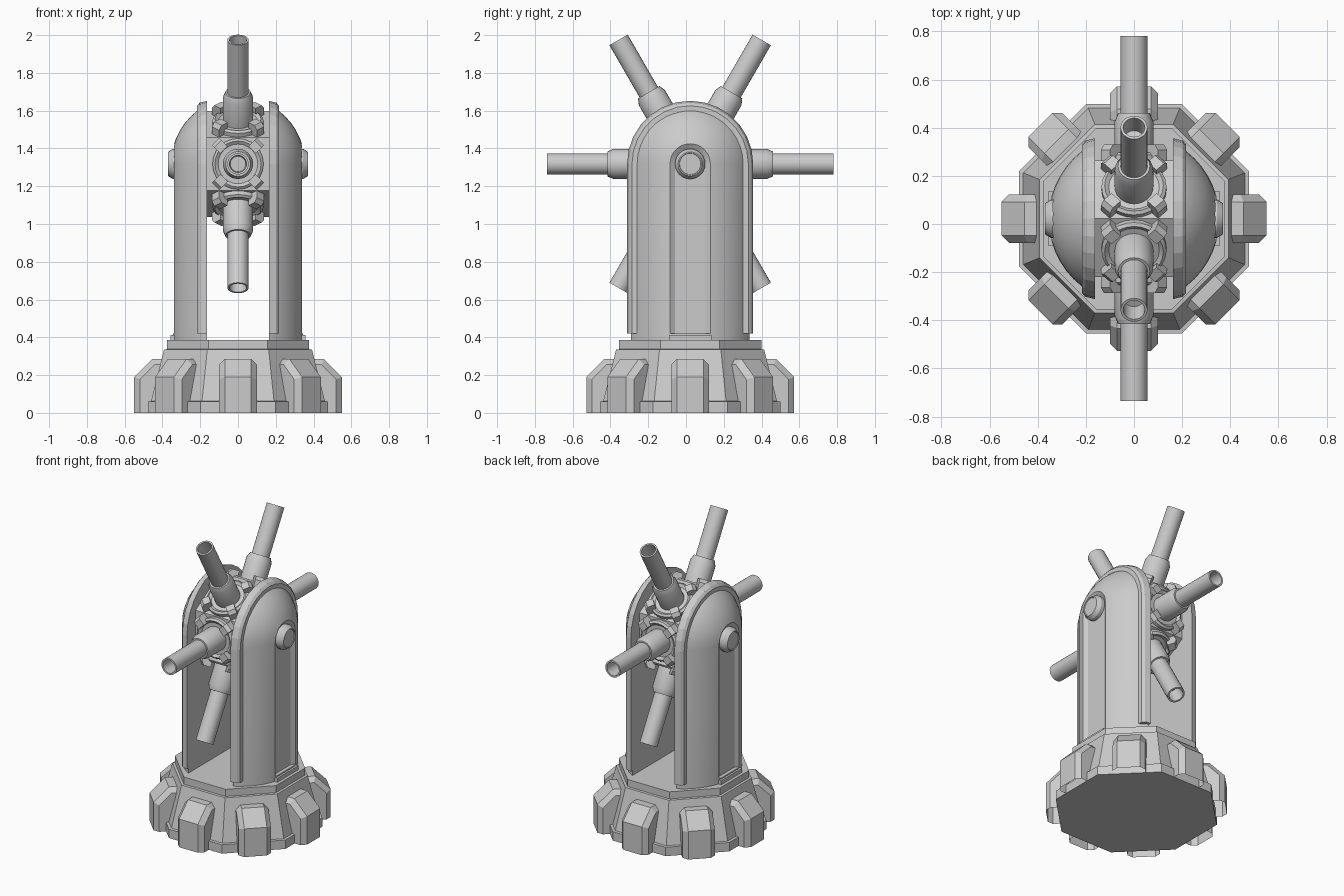
import bpy, bmesh
from math import sin, cos, pi, radians
from mathutils import Matrix

if "Cube" in bpy.data.objects:
    bpy.data.objects.remove(bpy.data.objects["Cube"])

CY, HZ = 0.022, 1.318                     # column axis in y, hub height
CENTRE = Matrix.Translation((0, CY, 0))


def finish(bm, name, matrix=None, smooth=None):
    bmesh.ops.remove_doubles(bm, verts=bm.verts, dist=1e-5)
    bmesh.ops.recalc_face_normals(bm, faces=bm.faces)
    bm.transform(matrix or CENTRE)
    mesh = bpy.data.meshes.new(name)
    bm.to_mesh(mesh)
    bm.free()
    ob = bpy.data.objects.new(name, mesh)
    bpy.context.collection.objects.link(ob)
    if smooth:
        bpy.ops.object.select_all(action='DESELECT')
        ob.select_set(True)
        bpy.context.view_layer.objects.active = ob
        bpy.ops.object.shade_smooth_by_angle(angle=radians(smooth))
    return ob


def loft(rings):
    """Skin matching closed rings and cap both ends."""
    bm = bmesh.new()
    vs = [[bm.verts.new(p) for p in r] for r in rings]
    n = len(rings[0])
    for a, b in zip(vs, vs[1:]):
        for i in range(n):
            j = (i + 1) % n
            bm.faces.new((a[i], a[j], b[j], b[i]))
    bm.faces.new(vs[0][::-1])
    bm.faces.new(vs[-1])
    return bm


def lathe(profile, sides, phase=0.0):
    return loft([[(r * cos(phase + 2 * pi * i / sides), r * sin(phase + 2 * pi * i / sides), z)
                  for i in range(sides)] for r, z in profile])


def arch(x, r, z0, steps):
    """Round-topped doorway outline in the plane at x."""
    pts = [(x, -r, z0), (x, r, z0)]
    return pts + [(x, r * cos(pi * i / steps), HZ + r * sin(pi * i / steps)) for i in range(steps + 1)]


def box(lo, hi):
    (x0, y0, z0), (x1, y1, z1) = lo, hi
    return loft([[(x0, y0, z), (x1, y0, z), (x1, y1, z), (x0, y1, z)] for z in (z0, z1)])


# octagonal base: foot rim, tapered body, collar
oct_r = 1 / cos(pi / 8)
finish(lathe([(a * oct_r, z) for a, z in
              ((.477, 0), (.477, .06), (.46, .062), (.392, .335), (.377, .337), (.377, .385))],
             8, pi / 8), "base")

# eight chamfered buttress blocks, open underneath
for k in range(8):
    prof = [(.38, 0), (.55, 0), (.55, .19), (.455, .285), (.38, .285)]
    bm = loft([[(x, y, z) for x, z in prof] for y in (-.1, .1)])
    rim = [e for e in bm.edges
           if abs(e.verts[0].co.y - e.verts[1].co.y) < 1e-4
           and min(v.co.x + v.co.z for v in e.verts) > .54
           and max(v.co.z for v in e.verts) > .1]
    bmesh.ops.bevel(bm, geom=rim, offset=.03, segments=1, affect='EDGES')
    bmesh.ops.recalc_face_normals(bm, faces=bm.faces)
    under = [f for f in bm.faces if max(v.co.z for v in f.verts) < .001]
    bmesh.ops.delete(bm, geom=under, context='FACES')
    finish(bm, f"base_block_{k}", CENTRE @ Matrix.Rotation(k * pi / 4, 4, 'Z'))

for side, turn in (("right", 0), ("left", pi)):
    m = CENTRE @ Matrix.Rotation(turn, 4, 'Z')

    # domed upright: slice of a capsule
    R = .355
    dome = [(R, .38)] + [(R * cos(i * pi / 24), HZ + R * sin(i * pi / 24)) for i in range(12)] + [(.002, HZ + R)]
    bm = lathe(dome, 48)
    for x, flip in ((.165, -1), (.344, 1)):
        geom = bm.verts[:] + bm.edges[:] + bm.faces[:]
        cut = bmesh.ops.bisect_plane(bm, geom=geom, plane_co=(x, 0, 0), plane_no=(flip, 0, 0),
                                     clear_outer=True)
        edges = [e for e in cut["geom_cut"] if isinstance(e, bmesh.types.BMEdge)]
        bmesh.ops.contextual_create(bm, geom=edges)
    upright = finish(bm, f"{side}_upright", m, 30)

    # recessed round-topped channel with sloped walls
    cutter = finish(loft([arch(.32, .08, .42, 20), arch(.341, .112, .42, 20), arch(.40, .112, .42, 20)]),
                    f"{side}_channel_cutter", m)
    cutter.hide_render = True
    cutter.hide_viewport = True
    mod = upright.modifiers.new("channel", 'BOOLEAN')
    mod.operation, mod.solver, mod.object = 'DIFFERENCE', 'EXACT', cutter

    # chamfered edge flange along the slot
    finish(loft([arch(.163, .334, .42, 14), arch(.203, .324, .42, 14), arch(.217, .308, .42, 14)]),
           f"{side}_flange", m)

    # axle cap and foot sill
    finish(lathe([(.08, .28), (.08, .345), (.064, .37), (.058, .37), (.056, .366)], 24), f"{side}_axle_cap",
           m @ Matrix.Translation((0, 0, HZ)) @ Matrix.Rotation(pi / 2, 4, 'Y'), 30)
    finish(box((.2, -.112, .38), (.357, .112, .412)), f"{side}_foot_sill", m)

# hexagonal hub
hub = CENTRE @ Matrix.Translation((0, 0, HZ))
finish(loft([[(x, .28 * cos(pi / 6 + i * pi / 3), .28 * sin(pi / 6 + i * pi / 3)) for i in range(6)]
             for x in (-.166, .166)]), "hub", hub)

# six barrels with socket rings and clamps
for k in range(6):
    m = hub @ Matrix.Rotation(k * pi / 3, 4, 'X') @ Matrix.Rotation(-pi / 2, 4, 'X')
    finish(lathe([(.135, .23), (.135, .265), (.122, .275), (.105, .262), (.08, .262), (.08, .405),
                  (.066, .438), (.056, .438), (.056, .758), (.045, .758), (.041, .66)], 24),
           f"barrel_{k}", m, 30)
    for c in range(4):
        spin = Matrix.Rotation(pi / 4 + c * pi / 2, 4, 'Z')
        prof = [(.12, .23), (.168, .23), (.168, .285), (.15, .308), (.105, .308), (.105, .275), (.12, .265)]
        finish(loft([[(x, y, z) for x, z in prof] for y in (-.027, .027)]),
               f"clamp_{k}_{c}", m @ spin)
